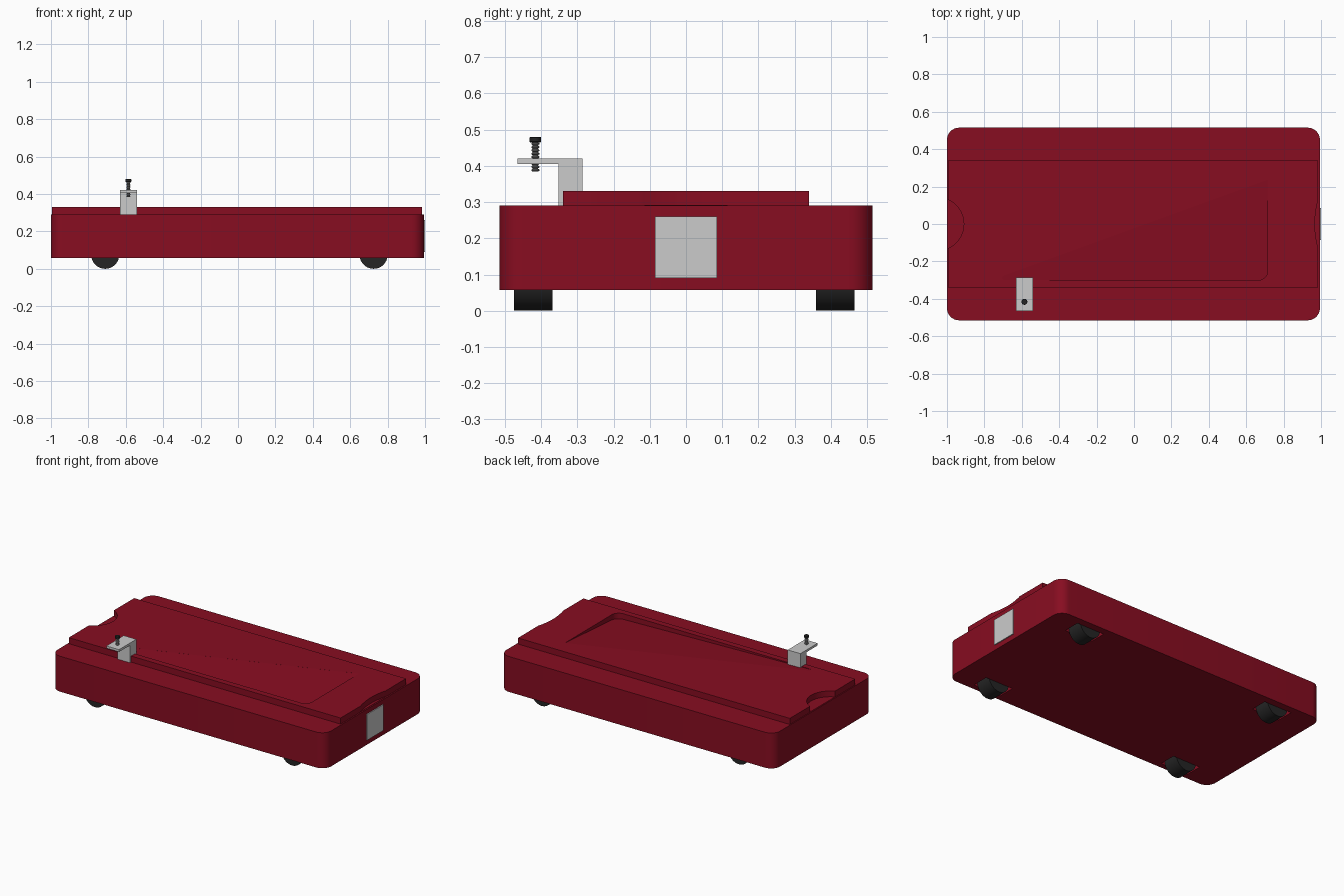
import bpy, bmesh, math
from mathutils import Vector

if "Cube" in bpy.data.objects:
    bpy.data.objects.remove(bpy.data.objects["Cube"])

def mat(name, rgb):
    m = bpy.data.materials.new(name)
    m.diffuse_color = (*rgb, 1)
    m.use_nodes = True
    m.node_tree.nodes["Principled BSDF"].inputs["Base Color"].default_value = m.diffuse_color
    return m

RED = mat("deep red", (0.245, 0.004, 0.015))
SILVER = mat("light grey", (0.60, 0.60, 0.60))
STEEL = mat("screw grey", (0.22, 0.22, 0.22))
BLACK = mat("black rubber", (0.018, 0.018, 0.018))

def finish(name, bm, m):
    bmesh.ops.recalc_face_normals(bm, faces=bm.faces)
    me = bpy.data.meshes.new(name)
    bm.to_mesh(me)
    bm.free()
    me.materials.append(m)
    ob = bpy.data.objects.new(name, me)
    bpy.context.collection.objects.link(ob)
    return ob

def smooth(ob):
    ob.data.shade_smooth()
    ob.data.set_sharp_from_angle(angle=math.radians(30))

def prism(name, pts, bottom, top, m):
    """Extrude an outline in z; bottom and top are functions of (x, y)."""
    bm = bmesh.new()
    lo = [bm.verts.new((x, y, bottom(x, y))) for x, y in pts]
    hi = [bm.verts.new((x, y, top(x, y))) for x, y in pts]
    bm.faces.new(lo[::-1])
    bm.faces.new(hi)
    n = len(pts)
    for i in range(n):
        j = (i + 1) % n
        bm.faces.new((lo[i], lo[j], hi[j], hi[i]))
    return finish(name, bm, m)

def box(name, x0, x1, y0, y1, z0, z1, m):
    return prism(name, [(x0, y0), (x1, y0), (x1, y1), (x0, y1)],
                 lambda x, y: z0, lambda x, y: z1, m)

def rounded(corners, seg=8):
    """Round the (x, y, radius) corners of a convex outline."""
    out, n = [], len(corners)
    for i, (x, y, r) in enumerate(corners):
        p = Vector((x, y))
        if r == 0:
            out.append((x, y))
            continue
        a = (Vector(corners[i - 1][:2]) - p).normalized()
        b = (Vector(corners[(i + 1) % n][:2]) - p).normalized()
        half = a.angle(b) / 2
        c = p + (a + b).normalized() * (r / math.sin(half))
        s, e = p + a * (r / math.tan(half)) - c, p + b * (r / math.tan(half)) - c
        for k in range(seg + 1):
            out.append(tuple(c + s.slerp(e, k / seg).normalized() * r))
    return out

def circle(cx, cy, r, n=64):
    return [(cx + r * math.cos(2 * math.pi * k / n), cy + r * math.sin(2 * math.pi * k / n))
            for k in range(n)]

def cut(ob, cutters):
    for c in cutters:
        c.hide_render = True
        mod = ob.modifiers.new("cut", 'BOOLEAN')
        mod.operation, mod.object, mod.solver = 'DIFFERENCE', c, 'EXACT'
    dg = bpy.context.evaluated_depsgraph_get()
    me = bpy.data.meshes.new_from_object(ob.evaluated_get(dg))
    ob.modifiers.clear()
    ob.data = me
    for c in cutters:
        bpy.data.objects.remove(c)

# Main body with rounded corners and wheel wells
R = 0.065
body = prism("body", rounded([(-1, -0.515, R), (0.994, -0.515, R), (0.994, 0.515, R), (-1, 0.515, R)]),
             lambda x, y: 0.057, lambda x, y: 0.29, RED)
wheels = [(x, y) for x in (-0.71, 0.725) for y in (-0.422, 0.412)]
cut(body, [box("well_cutter", x - 0.1, x + 0.1, y - 0.056, y + 0.056, 0.0, 0.165, RED)
           for x, y in wheels])
smooth(body)

# Raised deck: end notches and a sloping triangular pocket
deck = box("deck", -0.994, 0.985, -0.34, 0.34, 0.285, 0.33, RED)
A, B = Vector((-0.76, -0.30)), Vector((0.715, 0.236))
d = (B - A).normalized()
dist = lambda x, y: max(0.0, (x - A.x) * d.y - (y - A.y) * d.x)
deepest = dist(0.715, -0.30)
pocket = prism("pocket_cutter", rounded([(A.x, A.y, 0.012), (0.715, -0.30, 0.05), (B.x, B.y, 0)]),
               lambda x, y: 0.3298 - 0.038 * dist(x, y) / deepest, lambda x, y: 0.4, RED)
flat = lambda z: (lambda x, y: z)
notch = prism("notch_cutter", circle(-1.052, 0, 0.142), flat(0.292), flat(0.4), RED)
end_notch = prism("end_notch_cutter", circle(1.45, 0, 0.483, 128), flat(0.292), flat(0.4), RED)
cut(deck, [pocket, notch, end_notch])
smooth(deck)

# Plate on the right end
box("end_plate", 0.99, 1.0, -0.085, 0.085, 0.09, 0.26, SILVER)

def lathe(name, profile, seg, place, m):
    """Spin an (r, h) profile into a solid; place maps (u, v, h) to a position."""
    bm = bmesh.new()
    rings = [[bm.verts.new(place(r * math.cos(2 * math.pi * k / seg),
                                 r * math.sin(2 * math.pi * k / seg), h))
              for k in range(seg)] for r, h in profile]
    for a, b in zip(rings, rings[1:]):
        for k in range(seg):
            j = (k + 1) % seg
            bm.faces.new((a[k], a[j], b[j], b[k]))
    bm.faces.new(rings[0])
    bm.faces.new(rings[-1])
    ob = finish(name, bm, m)
    smooth(ob)
    return ob

# Wheels
for i, (wx, wy) in enumerate(wheels):
    lathe(f"wheel_{i + 1}", [(0.075, -0.053), (0.075, 0.053)], 40,
          lambda u, v, h: (wx + u, wy + h, 0.075 + v), BLACK)

# Clamp bracket: post and overhanging arm in one profile
bm = bmesh.new()
prof = [(-0.352, 0.288), (-0.286, 0.288), (-0.286, 0.42), (-0.466, 0.42), (-0.466, 0.405), (-0.352, 0.405)]
f = bm.faces.new([bm.verts.new((-0.632, y, z)) for y, z in prof])
ext = bmesh.ops.extrude_face_region(bm, geom=[f])
bmesh.ops.translate(bm, vec=(0.092, 0, 0),
                    verts=[v for v in ext["geom"] if isinstance(v, bmesh.types.BMVert)])
finish("clamp_bracket", bm, SILVER)

# Threaded screw with a black knob
at_screw = lambda u, v, h: (-0.586 + u, -0.416 + v, h)
thread, turns = [], 9
for i in range(turns):
    z, p = 0.384 + 0.082 * i / turns, 0.082 / turns
    thread += [(0.0075, z), (0.011, z + p * 0.3), (0.011, z + p * 0.6), (0.0075, z + p * 0.9)]
lathe("clamp_screw", thread + [(0.0075, 0.468)], 20, at_screw, STEEL)
lathe("screw_knob", [(0.014, 0.465), (0.016, 0.467), (0.016, 0.478), (0.014, 0.48)], 24, at_screw, BLACK)
